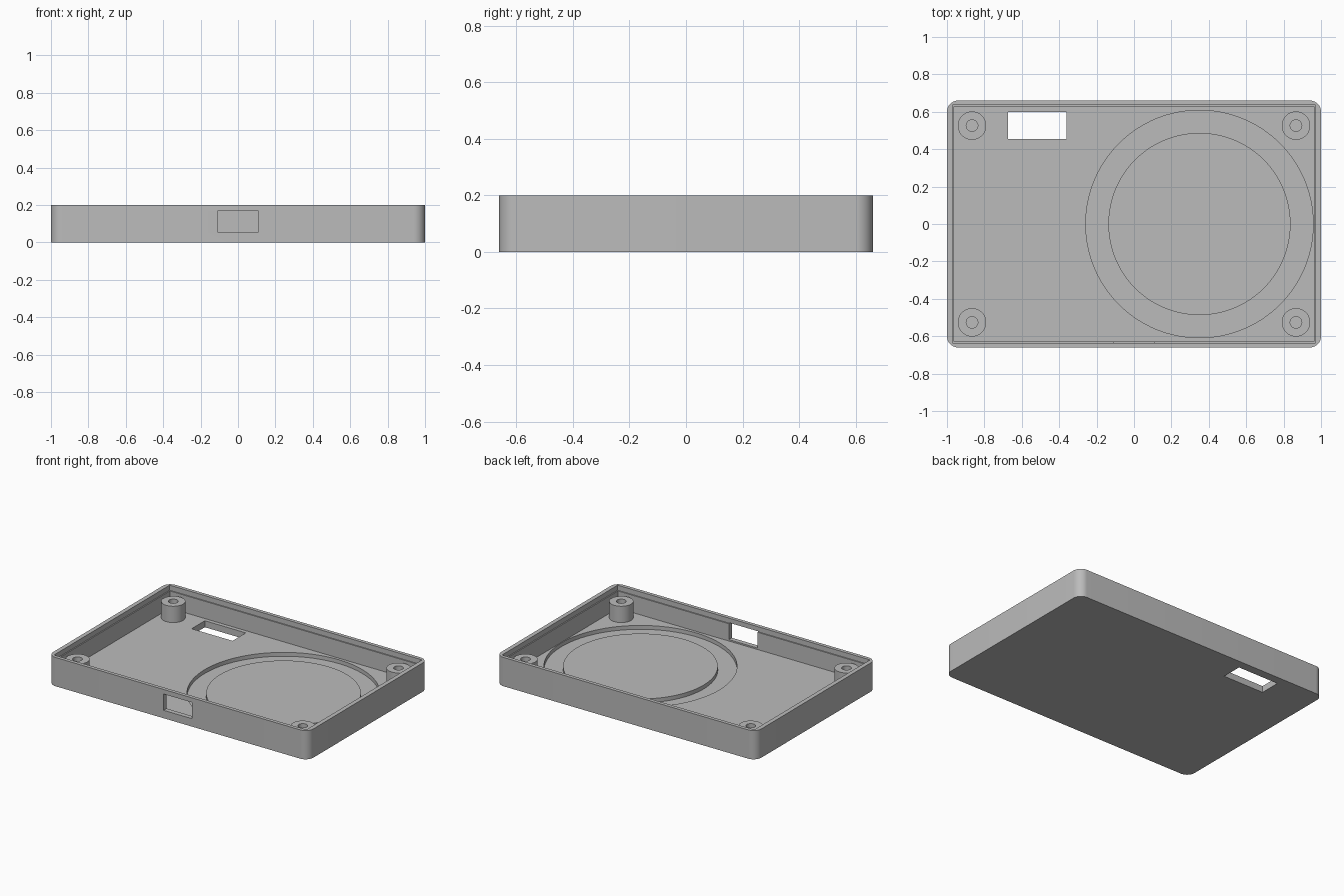
import bpy
import bmesh
from mathutils import Matrix

if "Cube" in bpy.data.objects:
    bpy.data.objects.remove(bpy.data.objects["Cube"])

W, D, H = 2.0, 1.32, 0.2      # overall size
FLOOR = 0.045                 # floor thickness
WALL = 0.038                  # wall thickness below the lip

grey = bpy.data.materials.new("plain grey")
grey.use_nodes = True
grey.diffuse_color = (0.5, 0.5, 0.5, 1)
grey.node_tree.nodes["Principled BSDF"].inputs["Base Color"].default_value = (0.5, 0.5, 0.5, 1)


def make(name, bm):
    mesh = bpy.data.meshes.new(name)
    bm.to_mesh(mesh)
    bm.free()
    mesh.materials.append(grey)
    obj = bpy.data.objects.new(name, mesh)
    bpy.context.collection.objects.link(obj)
    return obj


def box(name, x0, x1, y0, y1, z0, z1, corner=0):
    bm = bmesh.new()
    place = Matrix.Translation(((x0 + x1) / 2, (y0 + y1) / 2, (z0 + z1) / 2))
    size = Matrix.Diagonal((x1 - x0, y1 - y0, z1 - z0, 1))
    bmesh.ops.create_cube(bm, size=1, matrix=place @ size)
    if corner:
        upright = [e for e in bm.edges
                   if abs(e.verts[0].co.z - e.verts[1].co.z) > 0.01]
        bmesh.ops.bevel(bm, geom=upright, offset=corner, segments=12,
                        profile=0.5, affect='EDGES')
    return make(name, bm)


def cylinder(name, x, y, z0, z1, radius, sides=48):
    bm = bmesh.new()
    bmesh.ops.create_cone(bm, cap_ends=True, segments=sides, radius1=radius,
                          radius2=radius, depth=z1 - z0,
                          matrix=Matrix.Translation((x, y, (z0 + z1) / 2)))
    return make(name, bm)


def cut(target, cutter):
    # Apply the cut and discard the cutter
    cutter.hide_render = True
    mod = target.modifiers.new("cut", 'BOOLEAN')
    mod.operation = 'DIFFERENCE'
    mod.solver = 'EXACT'
    mod.object = cutter
    graph = bpy.context.evaluated_depsgraph_get()
    mesh = bpy.data.meshes.new_from_object(target.evaluated_get(graph))
    target.modifiers.clear()
    target.data = mesh
    bpy.data.objects.remove(cutter)


def smooth(obj):
    bpy.ops.object.select_all(action='DESELECT')
    obj.select_set(True)
    bpy.context.view_layer.objects.active = obj
    bpy.ops.object.shade_smooth_by_angle(angle=0.5)


# Tray with rounded outer corners, a square cavity and a stepped lip
tray = box("tray", -W / 2, W / 2, -D / 2, D / 2, 0, H, corner=0.06)
ix, iy = W / 2 - WALL, D / 2 - WALL + 0.005
cut(tray, box("cavity", -ix, ix, -iy, iy, FLOOR, H + 0.1))
lx, ly = ix + 0.008, iy + 0.008
cut(tray, box("lip", -lx, lx, -ly, ly, H - 0.035, H + 0.1))

# Ring groove in the floor
ring = cylinder("ring", 0.35, 0, FLOOR - 0.027, FLOOR + 0.02, 0.608, 128)
cut(ring, cylinder("ring_core", 0.35, 0, -0.1, H, 0.487, 128))
cut(tray, ring)

# Window through the floor and port through the front wall
cut(tray, box("floor_window", -0.675, -0.36, 0.455, 0.6, -0.1, H - 0.05))
cut(tray, box("front_port", -0.11, 0.11, -D / 2 - 0.1, -D / 2 + 0.1, 0.055, 0.168))
smooth(tray)

# Screw posts with blind holes
for side, sx in (("left", 1), ("right", -1)):
    for end, sy in (("front", -1), ("back", 1)):
        x, y = sx * 0.866, sy * 0.526
        post = cylinder(f"{end}_{side}_post", x, y, FLOOR - 0.01, 0.158, 0.076)
        cut(post, cylinder("post_hole", x, y, FLOOR + 0.005, H, 0.031))
        smooth(post)
